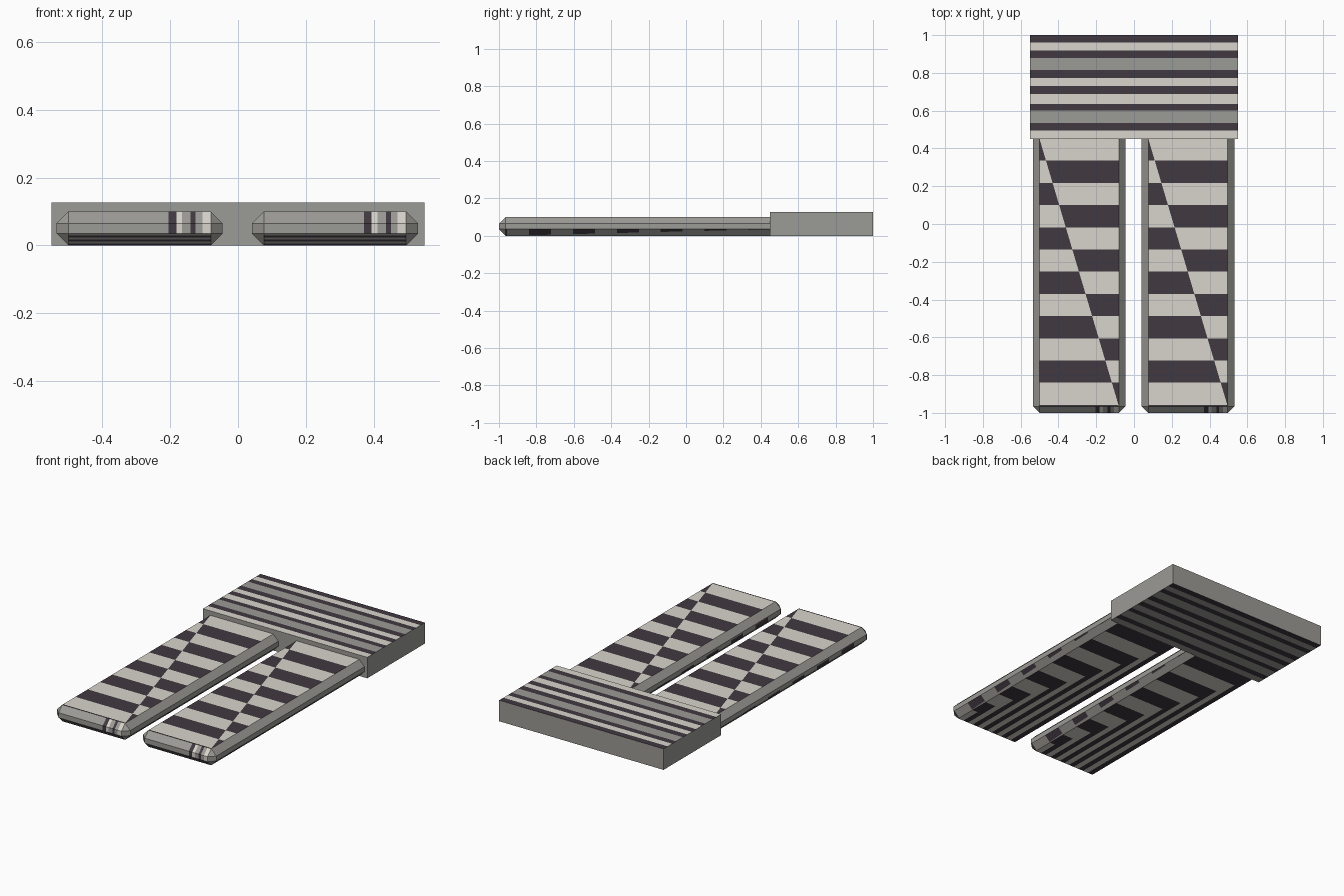
import bpy, bmesh, math
from mathutils import Vector

if "Cube" in bpy.data.objects:
    bpy.data.objects.remove(bpy.data.objects["Cube"], do_unlink=True)


def make_material(name, rgb):
    m = bpy.data.materials.new(name)
    m.use_nodes = True
    colour = (*rgb, 1)
    m.diffuse_color = colour
    m.node_tree.nodes["Principled BSDF"].inputs["Base Color"].default_value = colour
    return m


MATERIALS = [make_material("warm_grey", (0.33, 0.325, 0.305)),
             make_material("pale_stone", (0.69, 0.665, 0.605)),
             make_material("dark_plum", (0.053, 0.041, 0.053))]
GREY, PALE, DARK = range(3)


def make_box(lo, hi):
    bm = bmesh.new()
    bmesh.ops.create_cube(bm, size=1)
    lo, hi = Vector(lo), Vector(hi)
    bmesh.ops.scale(bm, vec=hi - lo, verts=bm.verts)
    bmesh.ops.translate(bm, vec=(lo + hi) / 2, verts=bm.verts)
    return bm


def cut(bm, point, normal, test):
    """Slice only the faces that pass the test."""
    bm.normal_update()
    faces = [f for f in bm.faces if test(f)]
    edges = {e for f in faces for e in f.edges}
    verts = {v for f in faces for v in f.verts}
    bmesh.ops.bisect_plane(bm, geom=list(verts) + list(edges) + faces, dist=1e-6,
                           plane_co=point, plane_no=normal)


def finish(bm, name, rule, x=0):
    bm.normal_update()
    for f in bm.faces:
        f.material_index = rule(f.calc_center_median(), f.normal)
    mesh = bpy.data.meshes.new(name)
    bm.to_mesh(mesh)
    bm.free()
    for m in MATERIALS:
        mesh.materials.append(m)
    ob = bpy.data.objects.new(name, mesh)
    ob.location.x = x
    bpy.context.collection.objects.link(ob)


def inside(value, spans):
    return any(a < value < b for a, b in spans)


# Wide block at the back, striped on top and underneath
block_dark = [(0.96, 1.0), (0.88, 0.918), (0.772, 0.815),
              (0.688, 0.73), (0.6, 0.635), (0.495, 0.535)]
block_grey = [(0.815, 0.88), (0.535, 0.6)]
block = make_box((-0.55, 0.45, 0), (0.55, 1, 0.127))
for span in block_dark:
    for y in span:
        cut(block, (0, y, 0), (0, 1, 0), lambda f: abs(f.normal.z) > 0.9)


def block_rule(c, n):
    if abs(n.z) < 0.9:
        return GREY
    if inside(c.y, block_dark):
        return DARK
    return GREY if n.z < 0 or inside(c.y, block_grey) else PALE


finish(block, "back_block", block_rule)

# Shared stripe layout for the legs
ROOT, TIP, FLAT, BEVEL, STEP, START = 0.45, -0.965, 0.21, 0.035, 0.1175, 0.335
SLOPE = 2 * FLAT / (ROOT - TIP)
SIDE_TOP = 0.1 - BEVEL
edges_y = [START - STEP * k for k in range(12)]
tip_dark = [(0.085, 0.108), (0.15, 0.165)]
tip_pale = [(0.108, 0.125), (0.185, 0.21)]


def diagonal(y):
    return -FLAT + (ROOT - y) * SLOPE


def odd_band(y):
    return math.floor((START - y) / STEP) % 2 == 1


def along(y):
    """Fraction of the way from tip to root."""
    return (y - TIP) / (ROOT - TIP)


def is_top(f):
    return f.normal.z > 0.9


def is_bottom(f):
    return f.normal.z < -0.9


def is_low_side(n):
    return n.x > 0.5 and n.z < -0.5 and abs(n.y) < 0.2


def is_right_wall(n):
    return n.x < -0.9


def is_tip(n):
    return n.y < -0.5 and n.z > -0.2 and abs(n.x) < 0.2


def is_low_tip(n):
    return n.y < -0.5 and n.z < -0.5 and abs(n.x) < 0.2


def right_part(f):
    c = f.calc_center_median()
    return is_bottom(f) and c.x > diagonal(c.y)


def left_part(f):
    c = f.calc_center_median()
    return is_bottom(f) and c.x < diagonal(c.y)


def leg_rule(c, n):
    left = c.x < diagonal(c.y)
    if n.z > 0.9:
        return DARK if odd_band(c.y) == left else PALE
    if n.z < -0.9:
        # Stripes turn the corner along the diagonal
        y = ROOT - (c.x + FLAT) / SLOPE if left else c.y
        return DARK if odd_band(y) else PALE
    low_patch = is_low_side(n) and c.z > BEVEL * along(c.y)
    wall_patch = is_right_wall(n) and c.z < SIDE_TOP + (BEVEL - SIDE_TOP) * along(c.y)
    if low_patch or wall_patch:
        return DARK if odd_band(c.y) else GREY
    if is_tip(n):
        if inside(c.x, tip_dark):
            return DARK
        return PALE if inside(c.x, tip_pale) else GREY
    if is_low_tip(n):
        return DARK if int(c.z / BEVEL * 6) % 2 == 0 else GREY
    return GREY


# Two long bevelled legs with the same pattern
for name, x in (("right_leg", -0.29), ("left_leg", 0.286)):
    leg = make_box((-0.245, -1, 0), (0.245, 0.6, 0.1))
    bmesh.ops.bevel(leg, geom=leg.edges[:], offset=BEVEL, segments=1,
                    affect='EDGES', clamp_overlap=True)
    bmesh.ops.bisect_plane(leg, geom=leg.verts[:] + leg.edges[:] + leg.faces[:],
                           plane_co=(0, ROOT, 0), plane_no=(0, 1, 0), clear_outer=True)
    # Diagonal through the top and bottom faces
    cut(leg, (-FLAT, ROOT, 0), (1, SLOPE, 0), lambda f: is_top(f) or is_bottom(f))
    # Slanting splits on the lower left slope and the right wall
    cut(leg, (0, TIP, 0), (0, -BEVEL / (ROOT - TIP), 1), lambda f: is_low_side(f.normal))
    cut(leg, (0, TIP, SIDE_TOP), (0, (SIDE_TOP - BEVEL) / (ROOT - TIP), 1),
        lambda f: is_right_wall(f.normal))
    for y in edges_y:
        cut(leg, (0, y, 0), (0, 1, 0),
            lambda f: is_top(f) or right_part(f) or is_low_side(f.normal)
            or is_right_wall(f.normal))
        cut(leg, (diagonal(y), 0, 0), (1, 0, 0), left_part)
    # Small marks on the tip
    for span in tip_dark + tip_pale:
        for px in span:
            cut(leg, (px, 0, 0), (1, 0, 0), lambda f: is_tip(f.normal))
    for i in range(1, 6):
        cut(leg, (0, 0, BEVEL * i / 6), (0, 0, 1), lambda f: is_low_tip(f.normal))
    finish(leg, name, leg_rule, x)
